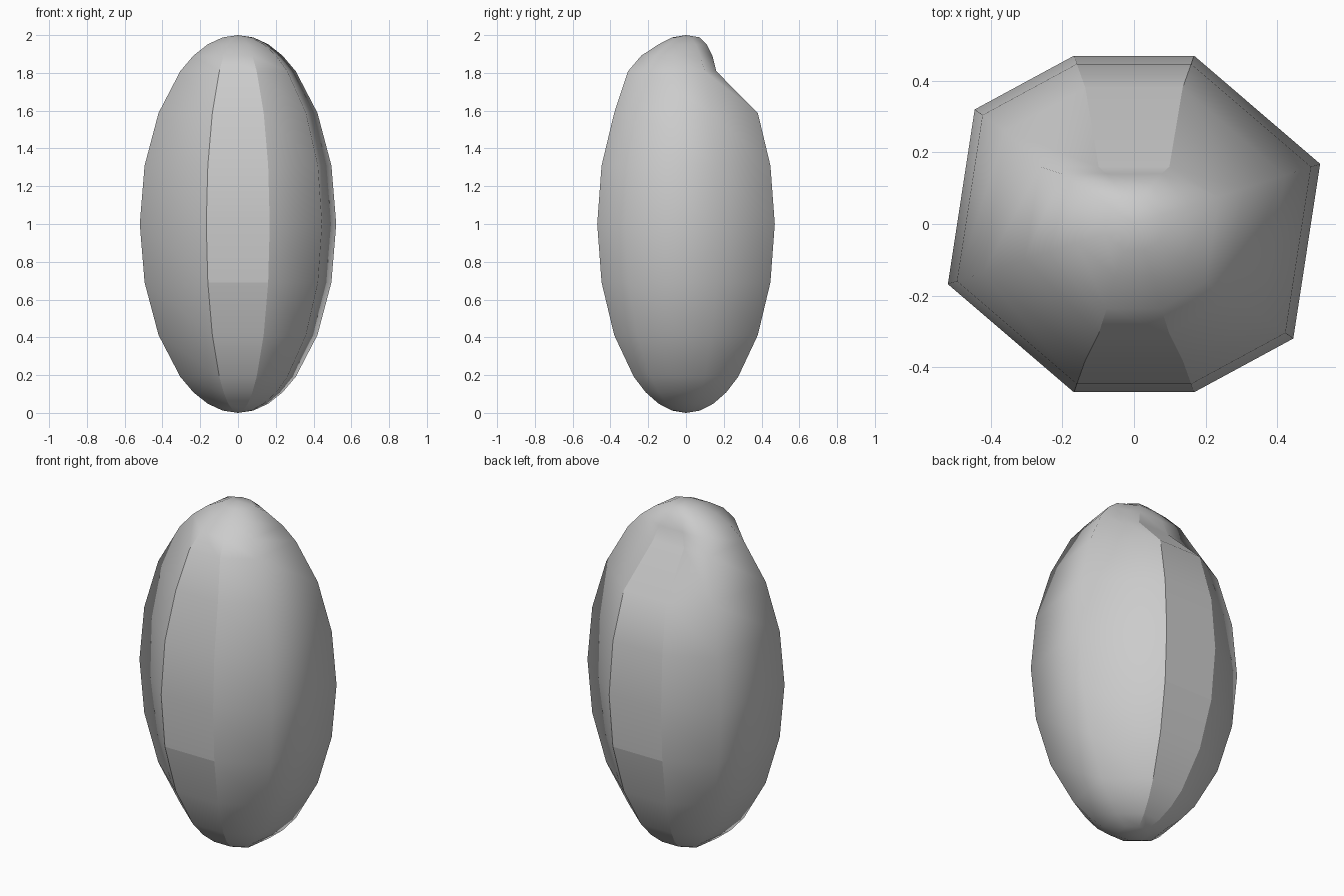
import bpy, bmesh, math

if "Cube" in bpy.data.objects:
    bpy.data.objects.remove(bpy.data.objects["Cube"])

# Irregular eight-sided outline, point-symmetric about the axis
half = [(0.52, 0.168), (0.168, 0.47), (-0.168, 0.47), (-0.445, 0.32)]
outline = half + [(-x, -y) for x, y in half]
angles = [9, 18, 27, 36, 54, 72, 90, 108, 126, 144, 153, 162, 171]
# Dent high on the back: largest y allowed at each upper ring
dent = {9: 0.08, 18: 0.11, 27: 0.14, 36: 0.16}

bm = bmesh.new()
rings = []
for a in angles:
    t = math.radians(a)
    ring = []
    for x, y in outline:
        px, py = x * math.sin(t), y * math.sin(t)
        if a in dent:
            py = min(py, dent[a])
            if a in (27, 36) and y < -0.3:
                py *= 1.11          # slight swelling at the front shoulder
        ring.append(bm.verts.new((px, py, 1 + math.cos(t))))
    rings.append(ring)
top = bm.verts.new((0, 0, 2))
bottom = bm.verts.new((0, 0, 0))

# Skin the rings and close both poles
n = len(outline)
for i in range(n):
    j = (i + 1) % n
    bm.faces.new((top, rings[0][i], rings[0][j]))
    bm.faces.new((bottom, rings[-1][j], rings[-1][i]))
    for u, l in zip(rings, rings[1:]):
        bm.faces.new((u[i], l[i], l[j], u[j]))
bmesh.ops.recalc_face_normals(bm, faces=bm.faces)
for f in bm.faces:
    f.smooth = True

# Crisp borders around the front and back facets
for u, l in zip(rings[2:], rings[3:]):
    for i in (1, 2, 5, 6):
        bm.edges.get((u[i], l[i])).smooth = False
crease = rings[angles.index(108)]
for i in (1, 5):
    bm.edges.get((crease[i], crease[i + 1])).smooth = False

mesh = bpy.data.meshes.new("egg_body")
bm.to_mesh(mesh)
bm.free()
body = bpy.data.objects.new("egg_body", mesh)
bpy.context.collection.objects.link(body)
